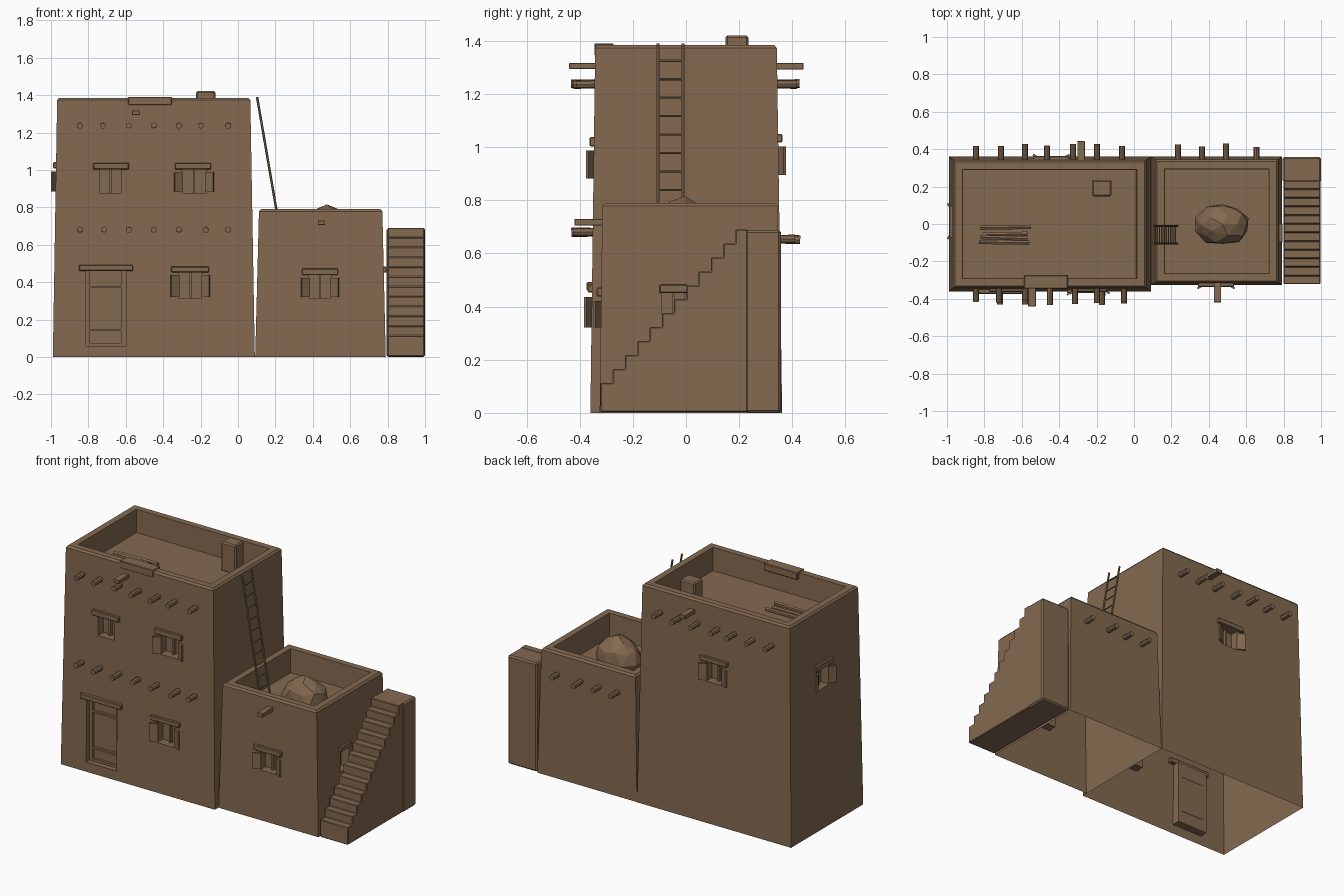
import bpy, bmesh, math, random
from mathutils import Vector, Matrix

if "Cube" in bpy.data.objects:
    bpy.data.objects.remove(bpy.data.objects["Cube"])

random.seed(4)
adobe = bpy.data.materials.new("adobe brown")
adobe.diffuse_color = (0.23, 0.142, 0.081, 1)
adobe.use_nodes = True
adobe.node_tree.nodes["Principled BSDF"].inputs["Base Color"].default_value = adobe.diffuse_color


def finish(name, bm, bevel=0):
    bmesh.ops.recalc_face_normals(bm, faces=bm.faces)
    me = bpy.data.meshes.new(name)
    bm.to_mesh(me)
    bm.free()
    me.materials.append(adobe)
    ob = bpy.data.objects.new(name, me)
    bpy.context.collection.objects.link(ob)
    if bevel:
        m = ob.modifiers.new("bevel", 'BEVEL')
        m.width, m.segments = bevel, 1
    return ob


def add_box(bm, x0, x1, y0, y1, z0, z1):
    c = Vector(((x0 + x1) / 2, (y0 + y1) / 2, (z0 + z1) / 2))
    s = Matrix.Diagonal((abs(x1 - x0), abs(y1 - y0), abs(z1 - z0), 1))
    bmesh.ops.create_cube(bm, size=1, matrix=Matrix.Translation(c) @ s)


def box(name, *dims, bevel=0):
    bm = bmesh.new()
    add_box(bm, *dims)
    return finish(name, bm, bevel)


def rod(name, a, b, r, sides=8):
    a, b = Vector(a), Vector(b)
    bm = bmesh.new()
    m = Matrix.Translation((a + b) / 2) @ (b - a).to_track_quat('Z', 'Y').to_matrix().to_4x4()
    bmesh.ops.create_cone(bm, cap_ends=True, segments=sides, radius1=r, radius2=r,
                          depth=(b - a).length, matrix=m)
    return finish(name, bm)


def prism(name, pts, axis, lo, hi, bevel=0):
    """Extrude a 2D outline along x (points are y,z) or along z (points are x,y)."""
    bm = bmesh.new()
    vs = [bm.verts.new((lo, p[0], p[1]) if axis == 'X' else (p[0], p[1], lo)) for p in pts]
    f = bm.faces.new(vs)
    g = bmesh.ops.extrude_face_region(bm, geom=[f])
    d = (hi - lo, 0, 0) if axis == 'X' else (0, 0, hi - lo)
    bmesh.ops.translate(bm, vec=d, verts=[v for v in g["geom"] if isinstance(v, bmesh.types.BMVert)])
    return finish(name, bm, bevel)


# Wall coordinates: u runs along the wall, d is the distance outward from the origin
def to_xy(side, u, d):
    return {'front': (u, -d), 'back': (u, d), 'left': (-d, u), 'right': (d, u)}[side]


def wall_dims(side, u0, u1, d0, d1, z0, z1):
    a, b = to_xy(side, u0, d0), to_xy(side, u1, d1)
    return min(a[0], b[0]), max(a[0], b[0]), min(a[1], b[1]), max(a[1], b[1]), z0, z1


def block(name, bottom, top, h, floor, wall, pockets):
    """Tapered block with a sunken roof, window pockets, and an open underside."""
    def inset(r, t):
        return (r[0] + t, r[1] - t, r[2] + t, r[3] - t)
    rings = [(bottom, 0), (top, h - 0.012), (inset(top, 0.01), h),
             (inset(top, wall), h), (inset(top, wall + 0.004), floor)]
    bm = bmesh.new()
    loops = [[bm.verts.new((x, y, z)) for x, y in
              ((r[0], r[2]), (r[1], r[2]), (r[1], r[3]), (r[0], r[3]))] for r, z in rings]
    for a, b in zip(loops, loops[1:]):
        for i in range(4):
            j = (i + 1) % 4
            bm.faces.new((a[i], a[j], b[j], b[i]))
    bm.faces.new(loops[-1])
    bm.faces.new(loops[0][::-1])
    ob = finish(name, bm)
    cb = bmesh.new()
    for p in pockets:
        add_box(cb, *p)
    cutter = finish("cutter", cb)
    cutter.hide_render = True
    m = ob.modifiers.new("cut", 'BOOLEAN')
    m.operation, m.solver, m.object = 'DIFFERENCE', 'EXACT', cutter
    bpy.context.view_layer.objects.active = ob
    bpy.ops.object.modifier_apply(modifier="cut")
    bpy.data.objects.remove(cutter)
    bm = bmesh.new()
    bm.from_mesh(ob.data)
    bmesh.ops.delete(bm, geom=[f for f in bm.faces if all(v.co.z < 1e-4 for v in f.verts)],
                     context='FACES')
    bm.to_mesh(ob.data)
    bm.free()


DEPTH = 0.055
# Openings: name, side, wall distance, u0, u1, z0, z1, lintel u0, u1, lintel z1, shutters
main_windows = [
    ("upper_left_window", 'front', 0.347, -0.738, -0.626, 0.877, 1.005, -0.775, -0.583, 1.038, False),
    ("upper_right_window", 'front', 0.347, -0.30, -0.171, 0.877, 1.005, -0.337, -0.144, 1.038, True),
    ("lower_window", 'front', 0.354, -0.318, -0.192, 0.315, 0.455, -0.358, -0.155, 0.483, True),
    ("back_window", 'back', 0.347, -0.50, -0.385, 0.89, 1.02, -0.54, -0.345, 1.05, True),
    ("side_window", 'left', 0.972, -0.04, 0.07, 0.88, 1.01, -0.075, 0.10, 1.042, True)]
annex_windows = [
    ("annex_window", 'front', 0.32, 0.38, 0.497, 0.315, 0.44, 0.342, 0.535, 0.472, True),
    ("annex_side_window", 'right', 0.779, -0.09, -0.005, 0.32, 0.453, -0.10, 0.005, 0.483, False)]


def pocket(w):
    return wall_dims(w[1], w[3], w[4], w[2] - DEPTH, w[2] + 0.05, w[5], w[6])


door_pocket = (-0.813, -0.60, -0.45, -0.31, 0.06, 0.46)
block("main_house", (-0.99, 0.09, -0.36, 0.362), (-0.967, 0.066, -0.342, 0.342), 1.385, 1.24, 0.05,
      [pocket(w) for w in main_windows] + [door_pocket])
block("annex", (0.092, 0.79, -0.325, 0.36), (0.112, 0.772, -0.315, 0.345), 0.79, 0.64, 0.05,
      [pocket(w) for w in annex_windows])

# Window lintels, bars and half open shutters
for name, side, d, u0, u1, z0, z1, l0, l1, lz, shut in main_windows + annex_windows:
    box(name + "_lintel", *wall_dims(side, l0, l1, d - 0.03, d + 0.016, z1 - 0.002, lz), bevel=0.004)
    mid = (u0 + u1) / 2
    box(name + "_bar", *wall_dims(side, mid - 0.006, mid + 0.006, d - DEPTH, d - 0.035, z0, z1))
    for s, u in ((-1, u0), (1, u1)) if shut else ():
        outline = [(u, d - 0.008), (u + s * 0.043, d + 0.02),
                   (u + s * 0.038, d + 0.029), (u - s * 0.006, d + 0.002)]
        prism(name + "_shutter", [to_xy(side, *p) for p in outline], 'Z', z0 + 0.006, z1 - 0.018)

# Door with stiles, rails and lintel
box("door_lintel", -0.85, -0.561, -0.374, -0.33, 0.46, 0.492, bevel=0.004)
for i, (a, b, lo, hi) in enumerate([(-0.813, -0.792, 0.06, 0.46), (-0.625, -0.60, 0.06, 0.46),
                                    (-0.792, -0.625, 0.06, 0.075), (-0.792, -0.625, 0.138, 0.15),
                                    (-0.792, -0.625, 0.368, 0.38)]):
    box("door_frame_%d" % i, a, b, -0.325, -0.308, lo, hi)

# Projecting roof beams
beam_rows = [
    ("upper_front_beam", (-0.845, -0.722, -0.583, -0.45, -0.316, -0.198, -0.053), -0.32, -0.42, 1.238),
    ("lower_front_beam", (-0.845, -0.716, -0.583, -0.45, -0.316, -0.172, -0.053), -0.33, -0.42, 0.68),
    ("upper_back_beam", (-0.845, -0.711, -0.583, -0.465, -0.326, -0.198, -0.064), 0.32, 0.415, 1.238),
    ("annex_back_beam", (0.235, 0.364, 0.492, 0.655), 0.32, 0.42, 0.654)]
for name, xs, y0, y1, z in beam_rows:
    for x in xs:
        end = y1 * random.uniform(0.975, 1.035)
        rod(name, (x, y0, z), (x, end, z + random.uniform(-0.003, 0.003)), 0.016)

# Water spouts and the raised parapet patch
box("front_spout", -0.567, -0.525, -0.44, -0.30, 1.294, 1.317, bevel=0.002)
box("back_spout", -0.303, -0.262, 0.30, 0.443, 1.292, 1.317, bevel=0.002)
box("annex_spout", 0.427, 0.466, -0.42, -0.28, 0.705, 0.73, bevel=0.002)
box("parapet_patch", -0.588, -0.353, -0.345, -0.273, 1.345, 1.391, bevel=0.004)

# Chimney
box("chimney", -0.225, -0.12, 0.148, 0.235, 1.235, 1.421, bevel=0.008)

# Pile of poles on the main roof
for x0, x1, ya, yb, z in [(-0.82, -0.55, -0.02, -0.015, 1.252), (-0.81, -0.57, -0.058, -0.052, 1.252),
                          (-0.83, -0.56, -0.096, -0.1, 1.252), (-0.82, -0.57, -0.07, -0.078, 1.272)]:
    rod("roof_pole", (x0, ya, z), (x1, yb, z), 0.013, 6)

# Lumpy oven mound on the annex roof
bm = bmesh.new()
bmesh.ops.create_icosphere(bm, subdivisions=2, radius=1)
for v in bm.verts:
    v.co *= random.uniform(0.9, 1.06)
    v.co = Vector((0.475 + v.co.x * 0.148, -0.003 + v.co.y * 0.114, 0.675 + v.co.z * 0.138))
bmesh.ops.bisect_plane(bm, geom=bm.verts[:] + bm.edges[:] + bm.faces[:],
                       plane_co=(0, 0, 0.641), plane_no=(0, 0, -1), clear_outer=True)
finish("oven_mound", bm)

# Leaning ladder
foot, head = Vector((0.23, 0, 0.642)), Vector((0.102, 0, 1.39))
for y in (-0.105, -0.011):
    rod("ladder_rail", foot + Vector((0, y, 0)), head + Vector((0, y, 0)), 0.0065, 6)
for i in range(10):
    p = foot.lerp(head, (0.70 + i * 0.0695 - foot.z) / (head.z - foot.z))
    rod("ladder_rung", p + Vector((0, -0.105, 0)), p + Vector((0, -0.011, 0)), 0.004, 6)

# Outside staircase with landing
profile = [(-0.322, 0.003)]
for i in range(12):
    y, z = -0.322 + i * 0.0462, 0.113 + i * 0.0525
    profile += [(y, z), (y + 0.0462, z)]
profile.append((profile[-1][0], 0.003))
prism("staircase", profile, 'X', 0.80, 0.996, bevel=0.004)
box("stair_landing", 0.795, 1.0, 0.223, 0.358, 0.0, 0.688, bevel=0.009)
